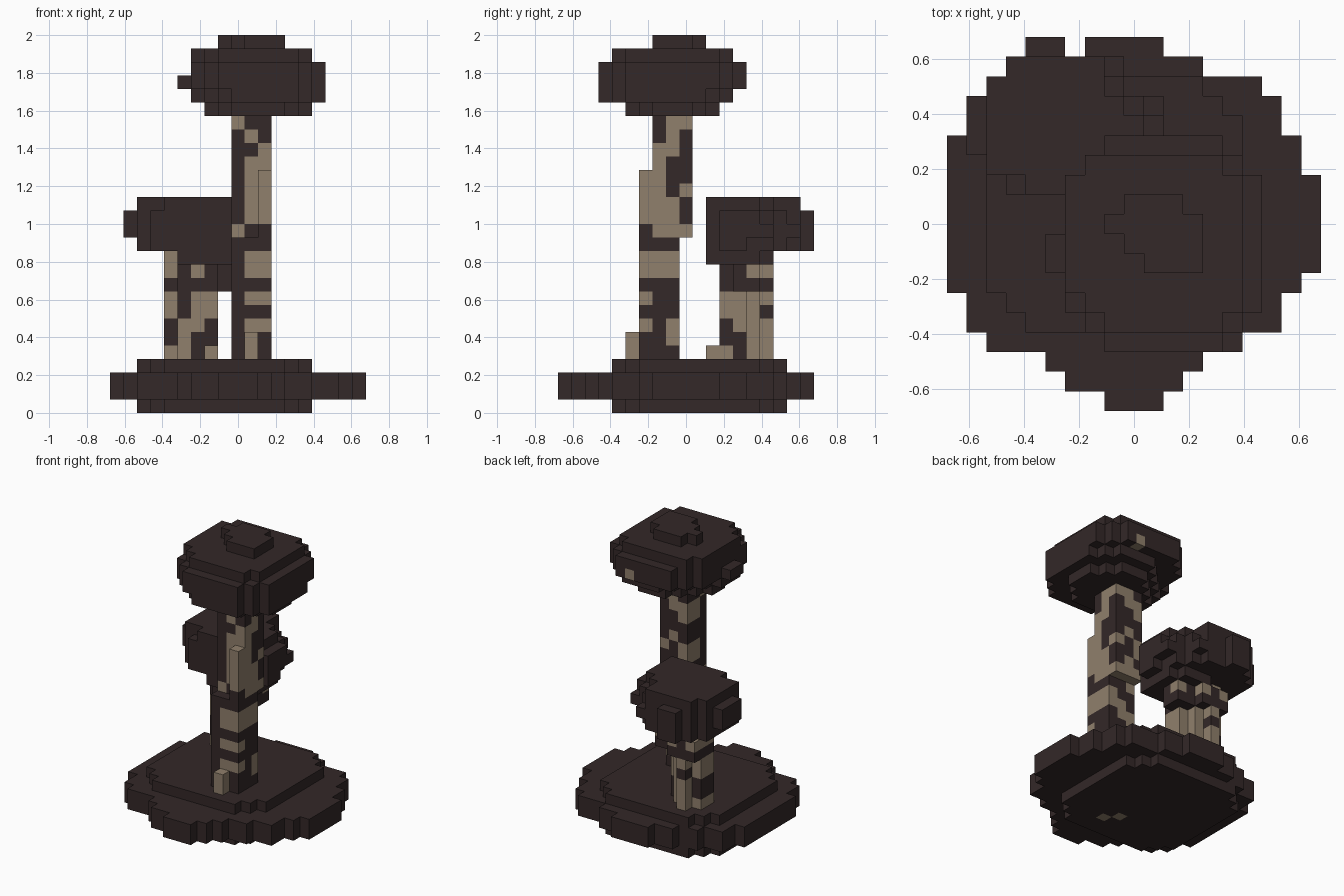
import bpy, bmesh
from mathutils import Vector

cube = bpy.data.objects.get("Cube")
if cube:
    bpy.data.objects.remove(cube, do_unlink=True)

V = 2 / 28        # size of one block
DARK, PALE = 0, 1


def material(name, color):
    m = bpy.data.materials.new(name)
    m.use_nodes = True
    m.diffuse_color = color
    m.node_tree.nodes["Principled BSDF"].inputs["Base Color"].default_value = color
    return m


MATERIALS = [material("dark_brown", (0.033, 0.021, 0.021, 1)),
             material("pale_bark", (0.28, 0.215, 0.15, 1))]

SIDES = [Vector(d) for d in ((1, 0, 0), (-1, 0, 0), (0, 1, 0),
                             (0, -1, 0), (0, 0, 1), (0, 0, -1))]


def build(name, cells):
    """Make one blocky object from a dict of cell -> colour, outer faces only."""
    bm = bmesh.new()
    for cell, color in cells.items():
        mid = Vector(cell) + Vector((0.5, 0.5, 0.5))
        for n in SIDES:
            if tuple(int(a + b) for a, b in zip(cell, n)) in cells:
                continue
            u = Vector((n.y, n.z, n.x))
            w = n.cross(u)
            corners = [mid + (n + u * a + w * b) / 2
                       for a, b in ((-1, -1), (1, -1), (1, 1), (-1, 1))]
            face = bm.faces.new([bm.verts.new(((c.x - 9.5) * V, (c.y - 9.5) * V, c.z * V))
                                 for c in corners])
            face.material_index = color
    bmesh.ops.remove_doubles(bm, verts=bm.verts, dist=V / 100)
    bmesh.ops.dissolve_limit(bm, angle_limit=0.01, verts=bm.verts, edges=bm.edges,
                             delimit={'MATERIAL'})
    mesh = bpy.data.meshes.new(name)
    bm.to_mesh(mesh)
    bm.free()
    for m in MATERIALS:
        mesh.materials.append(m)
    obj = bpy.data.objects.new(name, mesh)
    bpy.context.collection.objects.link(obj)


def block(cells, i0, i1, j0, j1, k0, k1, cuts=(0, 0, 0, 0), color=DARK):
    """Fill a box, stepping off corners: front-x, front+x, back-x, back+x."""
    for i in range(i0, i1 + 1):
        for j in range(j0, j1 + 1):
            l, r, f, b = i - i0, i1 - i, j - j0, j1 - j
            if all(s >= c for s, c in zip((l + f, r + f, l + b, r + b), cuts)):
                for k in range(k0, k1 + 1):
                    cells[i, j, k] = color


def rows(cells, j0, spans, k0, k1):
    """Fill an outline given as one x span per row, front to back."""
    for j, (a, b) in enumerate(spans, j0):
        block(cells, a, b, j, j, k0, k1)


def paint(cells, i0, j0, k0, front, side, rear):
    """Colour trunk cells from bark rows, bottom to top (x = pale)."""
    front, side, rear = front.split(), side.split(), rear.split()
    for i, j, k in list(cells):
        if (i, j - 1, k) not in cells:
            strip, at = front, i - i0
        elif (i + 1, j, k) not in cells:
            strip, at = side, j - j0
        else:
            strip, at = rear, i - i0
        if k - k0 < len(strip) and 0 <= at < len(strip[k - k0]):
            cells[i, j, k] = PALE if strip[k - k0][at] == "x" else DARK


# Round stepped base with a thinner step above and below
base = {}
rows(base, 0, [(8, 10), (6, 11), (5, 12), (2, 14), (1, 16), (1, 16), (0, 17)]
     + [(0, 18)] * 5 + [(0, 17)] * 2 + [(1, 16)] * 2 + [(3, 15), (5, 12), (7, 10)], 1, 2)
for layer in (0, 3):
    block(base, 2, 14, 4, 16, layer, layer, (2, 2, 2, 2))
for spot in ((10, 6, 0), (9, 7, 0)):
    base[spot] = PALE
build("base", base)

# Tall trunk: lower shaft, set-back upper shaft, stump at the foot
tall = {}
block(tall, 9, 11, 6, 8, 4, 12)
block(tall, 11, 11, 6, 8, 13, 17)
block(tall, 9, 11, 7, 9, 13, 21)
paint(tall, 9, 6, 4,
      ".x. .x. .xx ... .xx ... .xx .xx ... x.. .xx .xx .xx .xx .xx ..x .x. x..",
      "... ..x ..x ... ... x.. .xx xxx ... xxxx xxx. xxx. xx.x xx.. .x.. .xx. ..x. ..xx",
      "x.. x.. .x. ... x.x xx. .x. ... x.. xx. .x. x.. x.. .x. ... x.. xx. .x.")
block(tall, 10, 10, 5, 5, 4, 5, color=PALE)
build("tall_trunk", tall)

# Tall crown
crown = {}
block(crown, 7, 14, 5, 11, 22, 22, (2, 2, 3, 2))
block(crown, 6, 15, 3, 12, 23, 23, (3, 2, 4, 2))
block(crown, 6, 15, 3, 13, 24, 25, (2, 2, 2, 2))
block(crown, 5, 5, 7, 8, 24, 24)
block(crown, 6, 14, 4, 12, 26, 26, (2, 1, 1, 1))
rows(crown, 7, [(10, 12), (9, 12), (8, 12), (9, 11)], 27, 27)
crown[12, 13, 24] = PALE
build("tall_crown", crown)

# Small trunk: wedge-shaped stem that flares under its crown
small = {}
block(small, 4, 7, 12, 15, 4, 8, (1, 0, 1, 2))
block(small, 4, 7, 12, 15, 9, 10, (1, 0, 0, 1))
block(small, 8, 8, 13, 14, 9, 10)
block(small, 4, 4, 13, 14, 11, 11)
paint(small, 4, 12, 4, "xx.x .x.. .xx. x.xx x.xx ..... x.x.. x...",
      "..xx x.xx .xxx .xx. .xxx .... .xxx ..xx",
      "x.x. .xx. .x.. x.x. xx.. .... x.x. x...")
block(small, 7, 7, 11, 11, 4, 4, color=PALE)
build("small_trunk", small)

# Small crown
top = {}
block(top, 5, 9, 11, 15, 11, 11, (0, 0, 1, 1))
rows(top, 11, [(3, 9), (2, 10), (2, 10), (2, 9), (2, 9), (2, 8), (3, 7)], 12, 12)
rows(top, 11, [(3, 9), (2, 10), (2, 10), (2, 10), (2, 10), (2, 8), (3, 8)], 13, 13)
rows(top, 11, [(3, 9), (2, 10), (2, 10), (2, 10), (2, 9), (2, 8), (3, 7)], 14, 14)
rows(top, 11, [(4, 9), (2, 9), (2, 9), (2, 9), (2, 8), (2, 7), (3, 7)], 15, 15)
block(top, 4, 5, 18, 18, 12, 14)
block(top, 1, 1, 13, 15, 13, 14)
build("small_crown", top)
